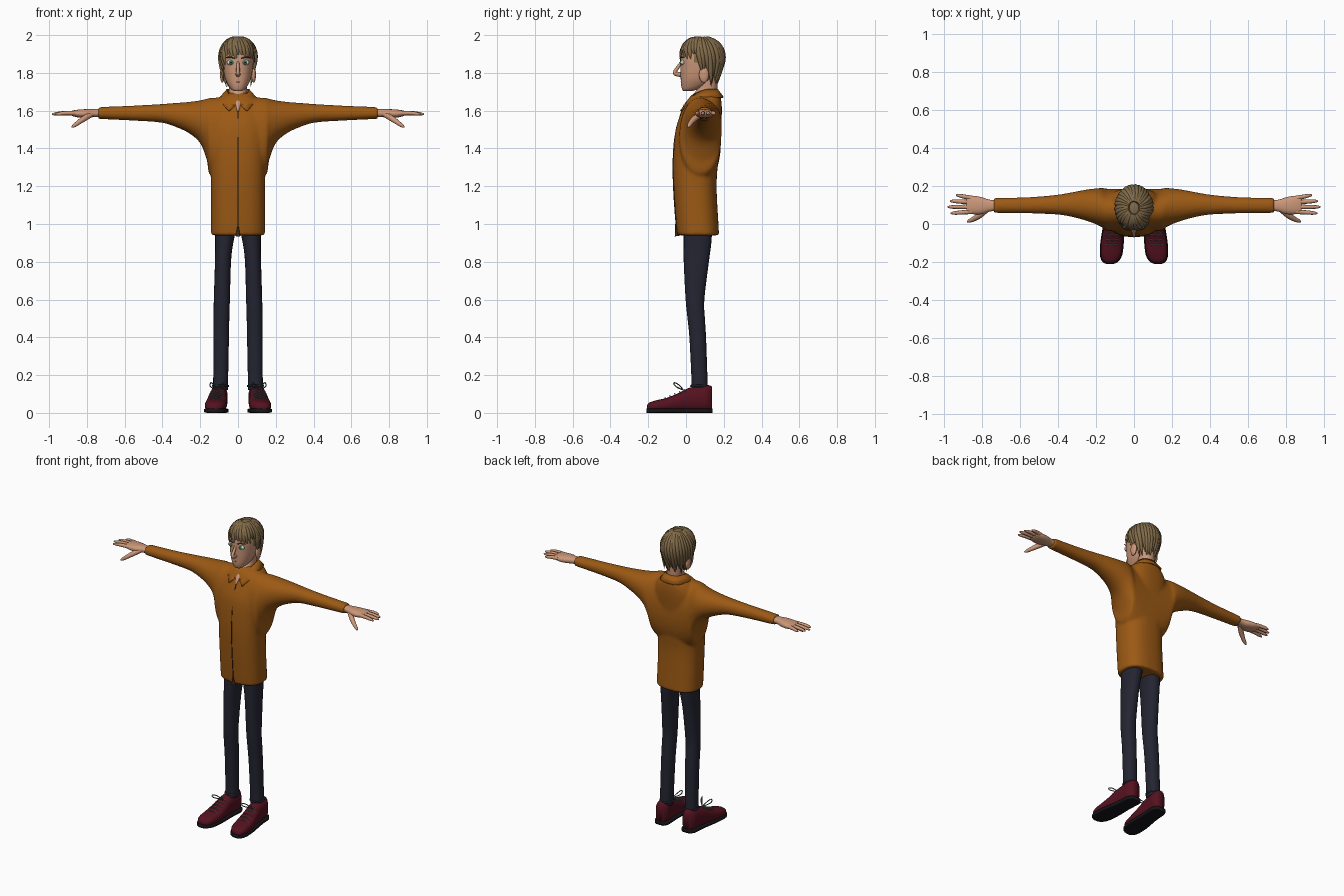
import bpy, bmesh, math, random
from mathutils import Vector

if "Cube" in bpy.data.objects:
    bpy.data.objects.remove(bpy.data.objects["Cube"])
random.seed(4)

def mat(name, r, g, b):
    m = bpy.data.materials.new(name)
    m.diffuse_color = (r, g, b, 1)
    m.use_nodes = True
    m.node_tree.nodes["Principled BSDF"].inputs["Base Color"].default_value = m.diffuse_color
    return m

SKIN = mat("skin", .60, .31, .19)
SHIRT = mat("rust_cloth", .33, .10, .007)
SEAM = mat("dark_seam", .06, .02, .004)
DENIM = mat("dark_denim", .018, .018, .032)
SHOE = mat("red_leather", .09, .006, .014)
SOLE = mat("black_rubber", .008, .008, .01)
LACE = mat("grey_lace", .10, .11, .11)
HAIR = mat("brown_hair", .22, .145, .065)
BROW = mat("brow_hair", .10, .06, .03)
WHITE = mat("eye_white", .75, .75, .75)
GREEN = mat("iris_green", .03, .30, .10)
LIP = mat("lip", .28, .09, .06)

def finish(name, bm, m, smooth=True):
    bmesh.ops.recalc_face_normals(bm, faces=bm.faces)
    for f in bm.faces:
        f.smooth = smooth
    me = bpy.data.meshes.new(name)
    bm.to_mesh(me)
    bm.free()
    me.materials.append(m)
    ob = bpy.data.objects.new(name, me)
    bpy.context.collection.objects.link(ob)
    return ob

def spline(rows, steps):
    """Catmull-Rom interpolation of rows of numbers."""
    out = []
    for i in range(len(rows) - 1):
        a, b, c, d = (rows[max(0, min(len(rows) - 1, i + k))] for k in (-1, 0, 1, 2))
        for s in range(steps):
            t = s / steps
            out.append([.5 * (2*q + (r-p)*t + (2*p-5*q+4*r-w)*t*t + (3*q-p-3*r+w)*t**3)
                        for p, q, r, w in zip(a, b, c, d)])
    return out + [list(rows[-1])]

def loft(name, axis, rows, m, n=28, p=2.2, steps=4):
    """Rows are (position on axis, low u, high u, low v, high v)."""
    bm = bmesh.new()
    rings = []
    for pos, u0, u1, v0, v1 in spline(rows, steps):
        ring = []
        for k in range(n):
            c, s = math.cos(2*math.pi*k/n), math.sin(2*math.pi*k/n)
            u = (u0+u1)/2 + (u1-u0)/2 * math.copysign(abs(c)**(2/p), c)
            v = (v0+v1)/2 + (v1-v0)/2 * math.copysign(abs(s)**(2/p), s)
            co = [u, v]
            co.insert("xyz".index(axis), pos)
            ring.append(bm.verts.new(co))
        rings.append(ring)
    for a, b in zip(rings, rings[1:]):
        for k in range(n):
            bm.faces.new((a[k], a[(k+1) % n], b[(k+1) % n], b[k]))
    bm.faces.new(rings[0])
    bm.faces.new(rings[-1])
    return finish(name, bm, m)

def tube(name, pts, radii, m, cyclic=False):
    cu = bpy.data.curves.new(name, 'CURVE')
    cu.dimensions = '3D'
    cu.bevel_depth = 1
    cu.bevel_resolution = 2
    cu.resolution_u = 5
    cu.use_fill_caps = True
    sp = cu.splines.new('NURBS')
    sp.points.add(len(pts) - 1)
    for q, co, r in zip(sp.points, pts, radii):
        q.co = (*co, 1)
        q.radius = r
    sp.order_u = 3
    sp.use_endpoint_u = not cyclic
    sp.use_cyclic_u = cyclic
    cu.materials.append(m)
    ob = bpy.data.objects.new(name, cu)
    bpy.context.collection.objects.link(ob)
    return ob

def ball(name, loc, size, m):
    bm = bmesh.new()
    bmesh.ops.create_uvsphere(bm, u_segments=20, v_segments=12, radius=1)
    for v in bm.verts:
        v.co = Vector(a*b for a, b in zip(v.co, size)) + Vector(loc)
    return finish(name, bm, m)

# shirt: torso and sleeves fused into one smooth surface
body = [(z, -w, w, a, b) for z, w, a, b in (
    (.94, .143, -.045, .175), (1.0, .143, -.052, .172), (1.2, .143, -.066, .162),
    (1.35, .148, -.068, .172), (1.5, .155, -.055, .185), (1.6, .145, -.02, .19),
    (1.66, .11, .01, .186), (1.695, .06, .045, .175))]
half = [(.74, .058, .137, 1.556, 1.619), (.55, .056, .142, 1.547, 1.627), (.41, .05, .154, 1.537, 1.635),
        (.33, .038, .167, 1.514, 1.641), (.255, .018, .181, 1.478, 1.647), (.2, -.002, .188, 1.427, 1.655),
        (.165, -.02, .19, 1.34, 1.663), (.14, -.035, .186, 1.25, 1.668)]
sleeves = [(-r[0], *r[1:]) for r in half] + [(0, -.04, .185, 1.2, 1.675)] + half[::-1]
shirt = loft("shirt", 'z', body, SHIRT, 36, 2.5)
arms = loft("sleeves", 'x', sleeves, SHIRT, 32, 2.1)
bpy.ops.object.select_all(action='DESELECT')
arms.select_set(True)
shirt.select_set(True)
bpy.context.view_layer.objects.active = shirt
bpy.ops.object.join()
rm = shirt.modifiers.new("fuse", 'REMESH')
rm.mode = 'VOXEL'
rm.voxel_size = .009
rm.use_smooth_shade = True
sm = shirt.modifiers.new("relax", 'SMOOTH')
sm.factor = .5
sm.iterations = 6
tube("front_placket", [(0, r[3] - .001, r[0]) for r in body[:6]], [.003]*6, SEAM)
tube("hem_notch", [(0, -.047, .936), (0, -.05, .96), (0, -.055, 1.0)], [.013, .007, .002], SEAM)

# collar strip, mirrored
inner = [(0, .168, 1.715), (.045, .152, 1.715), (.06, .1, 1.712), (.045, .04, 1.685), (.012, -.005, 1.63)]
outer = [(0, .2, 1.672), (.065, .182, 1.672), (.1, .1, 1.668), (.09, .025, 1.645), (.048, -.032, 1.602)]
bm = bmesh.new()
va, vb = [[bm.verts.new(c) for c in spline(s, 4)] for s in (inner, outer)]
for i in range(len(va) - 1):
    bm.faces.new((va[i], va[i+1], vb[i+1], vb[i]))
collar = finish("collar", bm, SHIRT)
collar.modifiers.new("mirror", 'MIRROR')
collar.modifiers.new("thick", 'SOLIDIFY').thickness = .009

# neck and head
loft("neck", 'z', [(1.585, -.01, .01, -.026, .15), (1.63, -.028, .028, -.013, .15), (1.68, -.045, .045, .03, .162),
                   (1.72, -.047, .047, .06, .166), (1.8, -.05, .05, .06, .17)], SKIN)
loft("head", 'z', [(1.703, -.02, .02, -.012, .03), (1.712, -.035, .035, -.02, .06), (1.735, -.052, .052, -.026, .11),
                   (1.77, -.068, .068, -.028, .145), (1.82, -.078, .078, -.03, .175), (1.88, -.083, .083, -.03, .185),
                   (1.94, -.078, .078, -.015, .18), (1.975, -.045, .045, .03, .14)], SKIN, 32, 2.3)
tube("nose", [(0, -.018, 1.87), (0, -.038, 1.835), (0, -.062, 1.803), (0, -.052, 1.793), (0, -.02, 1.79)],
     [.006, .009, .010, .013, .012], SKIN)
tube("mouth", [(-.028, -.017, 1.751), (0, -.033, 1.754), (.028, -.017, 1.751)], [.002, .005, .002], LIP)
for s, side in ((-1, "right"), (1, "left")):
    ball(side + "_eye", (s*.038, -.018, 1.855), (.022, .012, .014), WHITE)
    ball(side + "_iris", (s*.037, -.027, 1.855), (.011, .006, .011), GREEN)
    ball(side + "_pupil", (s*.037, -.031, 1.855), (.005, .003, .005), SOLE)
    tube(side + "_brow", [(s*.016, -.031, 1.876), (s*.04, -.03, 1.888), (s*.066, -.012, 1.88)], [.003, .005, .002], BROW)
    ball(side + "_ear", (s*.083, .095, 1.79), (.012, .026, .042), SKIN)

# hair: cap plus tapered locks radiating from the crown
def tip_height(f):
    """Lock end height; f is 1 at the front and -1 at the back."""
    return 1.885 if f > .45 else 1.815 if f > -.15 else 1.745

bm = bmesh.new()
bmesh.ops.create_uvsphere(bm, u_segments=32, v_segments=20, radius=1)
for v in bm.verts:
    v.co = Vector((v.co.x*.092, .085 + v.co.y*.115, 1.872 + v.co.z*.115))
low = [v for v in bm.verts if v.co.z < (1.925 if v.co.y < .03 else 1.84 if v.co.y < .11 else 1.77)]
bmesh.ops.delete(bm, geom=low, context='VERTS')
finish("hair_cap", bm, HAIR)
COUNT = 34
for i in range(COUNT):
    a = 2*math.pi*(i + random.uniform(-.2, .2)) / COUNT
    f = -math.sin(a)
    end = tip_height(f) + random.uniform(-.025, .025)
    pts = []
    for k in range(7):
        t = k / 6
        z = 1.985 + (end - 1.985) * t**1.5
        up = max(0, (z - 1.875) / .115)
        out = math.sqrt(max(.01, 1 - up*up))
        if z < 1.875:
            out -= (1.875 - z) * (2.2 if f < -.3 else 1.0)
        swirl = a + .35*t
        pts.append((.091*out*math.cos(swirl), .085 + .113*out*math.sin(swirl), z))
    tube("hair_lock", pts, [.008, .013, .016, .017, .016, .011, .001], HAIR)

# hands
fingers = {"index": (.065, .057, .968), "middle": (.09, .09, .985), "ring": (.115, .121, .972), "little": (.137, .152, .94)}
for s, side in ((-1, "right"), (1, "left")):
    loft(side + "_palm", 'x', [(s*x, *r) for x, *r in (
        (.70, .072, .124, 1.568, 1.608), (.76, .066, .128, 1.566, 1.608), (.80, .053, .14, 1.562, 1.608),
        (.84, .051, .148, 1.563, 1.606), (.875, .056, .147, 1.571, 1.601), (.885, .065, .138, 1.577, 1.597))], SKIN, 20, 2.4)
    for name, (y0, y1, tip) in fingers.items():
        x0 = .855
        tube(f"{side}_{name}_finger", [(s*x0, y0, 1.587), (s*(x0*.5 + tip*.5), (y0+y1)/2, 1.588),
             (s*(tip-.01), y1, 1.582), (s*tip, y1, 1.581)], [.0125, .0115, .009, .003], SKIN)
    tube(side + "_thumb", [(s*.775, .08, 1.582), (s*.81, .048, 1.562), (s*.845, .026, 1.537),
         (s*.873, .014, 1.517), (s*.88, .012, 1.512)], [.016, .017, .013, .010, .003], SKIN)

# trousers and shoes
leg = [(.12, .054, .131, .028, .115), (.2, .052, .131, .028, .113), (.4, .048, .13, .018, .106), (.5, .046, .13, .008, .1),
       (.6, .043, .128, -.002, .097), (.8, .037, .122, -.012, .121), (.9, .025, .121, -.012, .134), (1.0, .003, .122, -.012, .14)]
shoe = [(-.207, .127, .016, .04), (-.195, .125, .038, .054), (-.16, .121, .054, .066), (-.1, .116, .057, .08),
        (-.04, .111, .053, .105), (.01, .107, .048, .13), (.06, .103, .046, .142), (.11, .1, .045, .148), (.138, .099, .028, .14)]
for s, side in ((-1, "right"), (1, "left")):
    loft(side + "_trouser_leg", 'z', [(z, *sorted((s*a, s*b)), c, d) for z, a, b, c, d in leg], DENIM, 24, 2.3)
    loft(side + "_shoe", 'y', [(y, s*cx - w, s*cx + w, .006, h) for y, cx, w, h in shoe], SHOE, 24, 2.5)
    loft(side + "_sole", 'y', [(y*1.015, s*cx - w - .005, s*cx + w + .005, 0, .024) for y, cx, w, h in shoe], SOLE, 24, 5)
    tube(side + "_trouser_cuff", [(s*.092 + .043*math.cos(k*math.pi/4), .071 + .047*math.sin(k*math.pi/4), .143)
         for k in range(8)], [.006]*8, DENIM, True)
    for k in range(5):
        y, h, cx = -.115 + k*.026, .078 + k*.0105, s*(.117 - k*.002)
        tube(side + "_lace", [(cx - .034, y + .008, h - .008), (cx, y, h + .012), (cx + .034, y + .008, h - .008)],
             [.0035]*3, LACE)
    for d in (-1, 1):
        tube(side + "_lace_bow", [(s*.11, -.015, .122), (s*.11 + d*.02, -.035, .15), (s*.11 + d*.035, -.07, .165),
             (s*.11 + d*.042, -.055, .135), (s*.11, -.015, .122)], [.003]*5, LACE)
